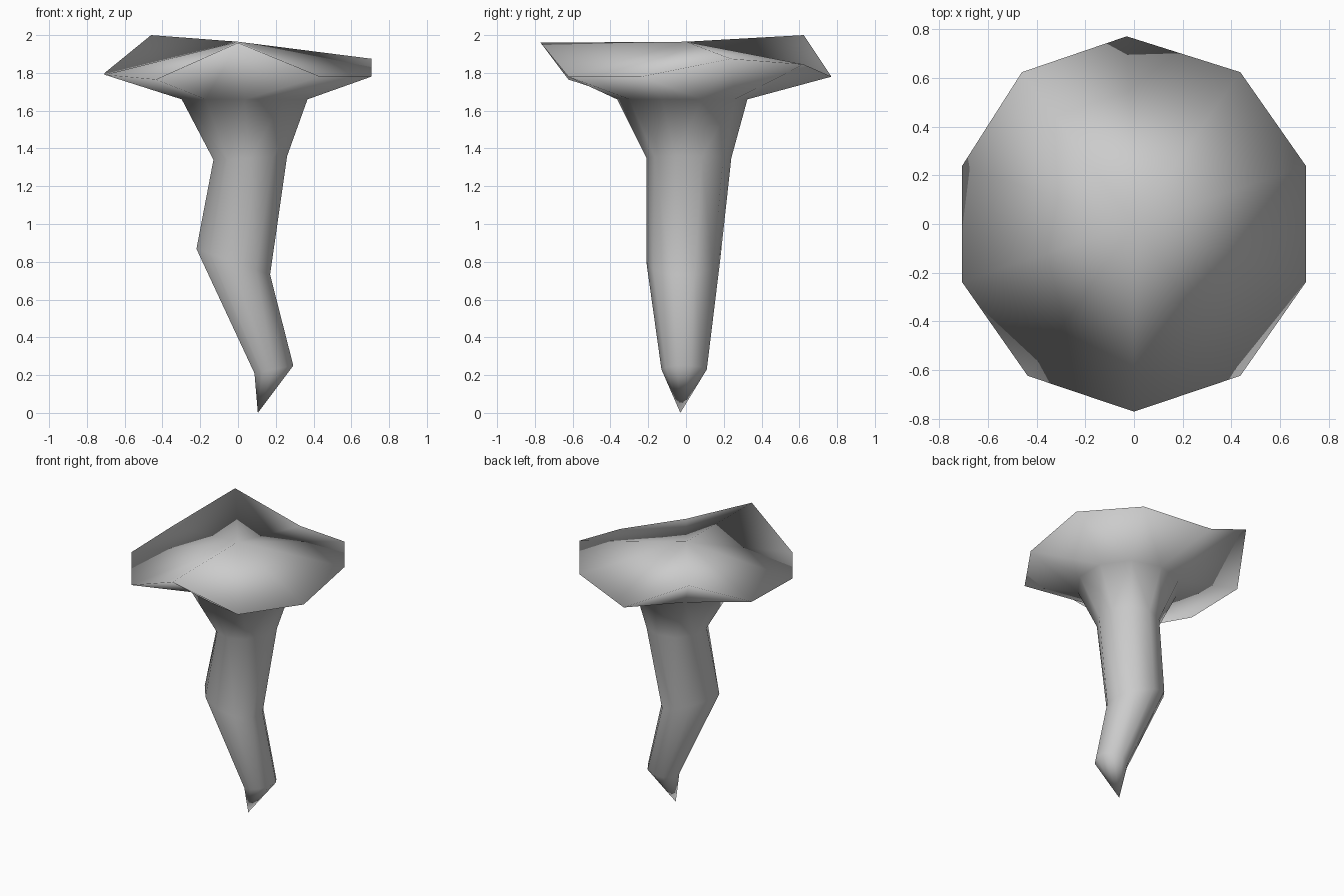
import bpy, bmesh
from math import sin, cos, radians

cube = bpy.data.objects.get("Cube")
if cube:
    bpy.data.objects.remove(cube, do_unlink=True)

SIDES = 10

# Single stone colour
stone = bpy.data.materials.new("grey_stone")
stone.use_nodes = True
colour = (0.6, 0.6, 0.6, 1)
stone.diffuse_color = colour
stone.node_tree.nodes["Principled BSDF"].inputs["Base Color"].default_value = colour

bm = bmesh.new()


def ring(cx, cy, cz, rx, ry, tilt=0.0):
    """Ten-sided ring starting at the front; tilt is the height slope along x."""
    verts = []
    for i in range(SIDES):
        a = radians(-90 + 360 / SIDES * i)
        x, y = rx * cos(a), ry * sin(a)
        verts.append(bm.verts.new((cx + x, cy + y, cz + tilt * x)))
    return verts


def bridge(upper, lower):
    for i in range(SIDES):
        j = (i + 1) % SIDES
        bm.faces.new((upper[i], lower[i], lower[j], upper[j]))


def fan(loop, point):
    centre = bm.verts.new(point)
    for i in range(SIDES):
        bm.faces.new((loop[i], loop[(i + 1) % SIDES], centre))


# Uneven rim of the cap
rim = ring(0, 0, 0, 0.742, 0.77)
heights = [1.96, 1.78, 1.78, 1.875, 1.845, 1.78, 2.0, 1.80, 1.79, 1.765]
for v, z in zip(rim, heights):
    v.co.z = z
rim[5].co.x = -0.03
rim[6].co.x = -0.46

# Cap top
fan(rim, (0, 0, 1.965))

# Bent stem, from the flare under the cap down to the tip
stem = [
    (0.035, -0.02, 1.66, 0.35, 0.345, 0.0),
    (0.065, 0.015, 1.35, 0.205, 0.225, 0.05),
    (-0.025, -0.015, 0.80, 0.205, 0.195, -0.35),
    (0.19, -0.01, 0.23, 0.108, 0.12, 0.2),
]
previous = rim
for section in stem:
    current = ring(*section)
    bridge(previous, current)
    previous = current
fan(previous, (0.105, -0.03, 0))

bmesh.ops.triangulate(bm, faces=bm.faces[:])
bmesh.ops.recalc_face_normals(bm, faces=bm.faces[:])
for f in bm.faces:
    f.smooth = True

mesh = bpy.data.meshes.new("stalactite")
bm.to_mesh(mesh)
bm.free()
mesh.materials.append(stone)
body = bpy.data.objects.new("stalactite", mesh)
bpy.context.collection.objects.link(body)
